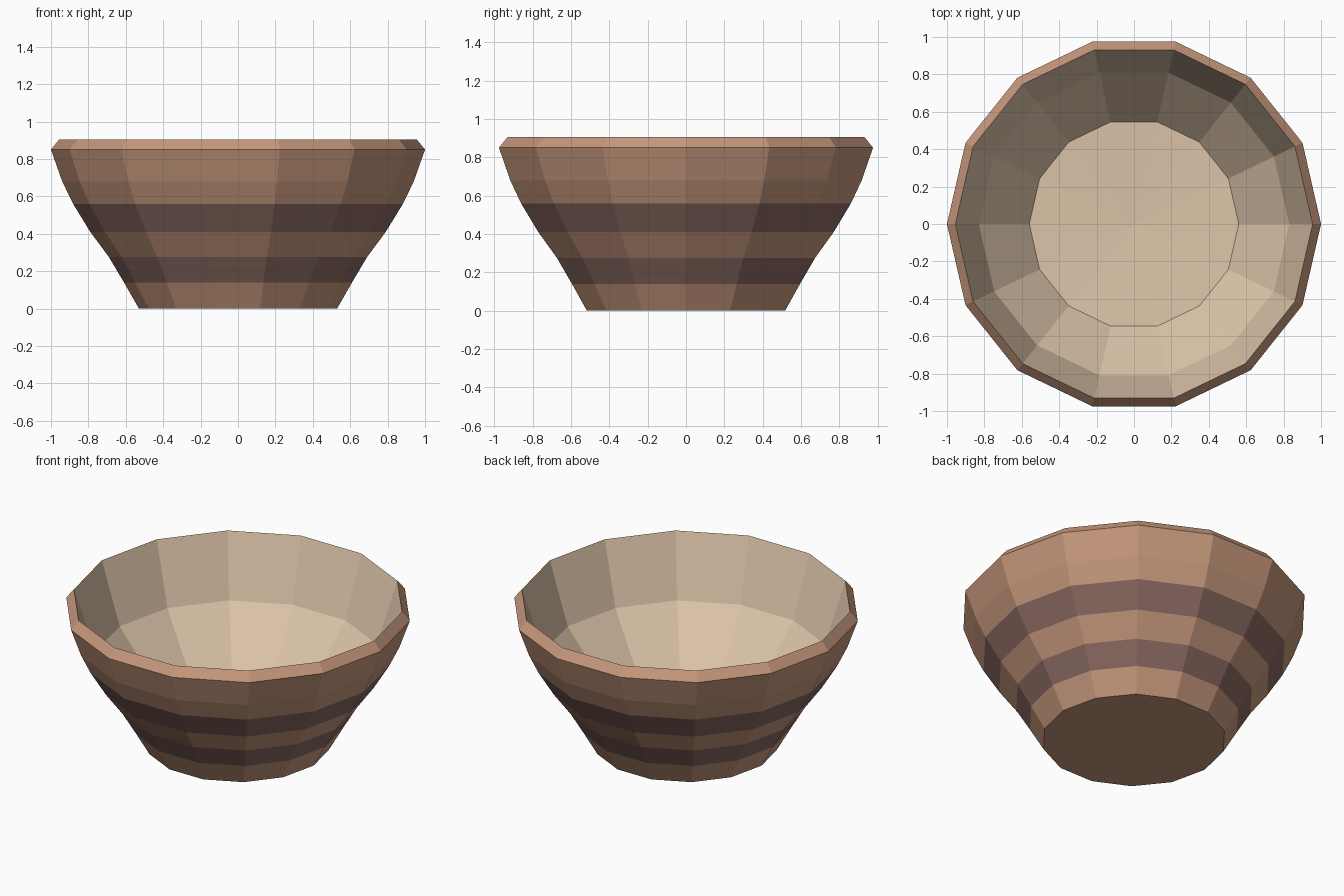
import bpy, bmesh
from math import cos, sin, tau

if "Cube" in bpy.data.objects:
    bpy.data.objects.remove(bpy.data.objects["Cube"])

SIDES = 14

def material(name, rgb):
    m = bpy.data.materials.new(name)
    m.diffuse_color = (*rgb, 1)
    m.use_nodes = True
    m.node_tree.nodes["Principled BSDF"].inputs["Base Color"].default_value = m.diffuse_color
    return m

mats = [material("clay", (0.56, 0.31, 0.20)),
        material("dark_stripe", (0.25, 0.14, 0.12)),
        material("beige_glaze", (0.73, 0.56, 0.40))]

# Profile from foot, up the outside, over the rim and down the inside:
# (radius, height, material of the band that starts here)
profile = [(0.53, 0.0, 0), (0.61, 0.14, 1), (0.69, 0.275, 0), (0.79, 0.41, 1),
           (0.882, 0.56, 0), (0.94, 0.68, 0), (1.0, 0.85, 0),
           (0.955, 0.905, 2), (0.83, 0.52, 2), (0.56, 0.19, 2)]

bm = bmesh.new()
rings = [[bm.verts.new((r * cos(tau * i / SIDES), r * sin(tau * i / SIDES), z))
          for i in range(SIDES)] for r, z, _ in profile]

# Wall bands
for (_, _, mat), low, high in zip(profile, rings, rings[1:]):
    for i in range(SIDES):
        j = (i + 1) % SIDES
        bm.faces.new((low[i], low[j], high[j], high[i])).material_index = mat

# Flat underside
bm.faces.new(rings[0][::-1]).material_index = 0

# Slightly dished inner floor
centre = bm.verts.new((0, 0, 0.165))
for i in range(SIDES):
    f = bm.faces.new((rings[-1][i], rings[-1][(i + 1) % SIDES], centre))
    f.material_index = 2

bmesh.ops.recalc_face_normals(bm, faces=bm.faces)
mesh = bpy.data.meshes.new("bowl")
bm.to_mesh(mesh)
bm.free()
for m in mats:
    mesh.materials.append(m)
bpy.context.collection.objects.link(bpy.data.objects.new("bowl", mesh))
